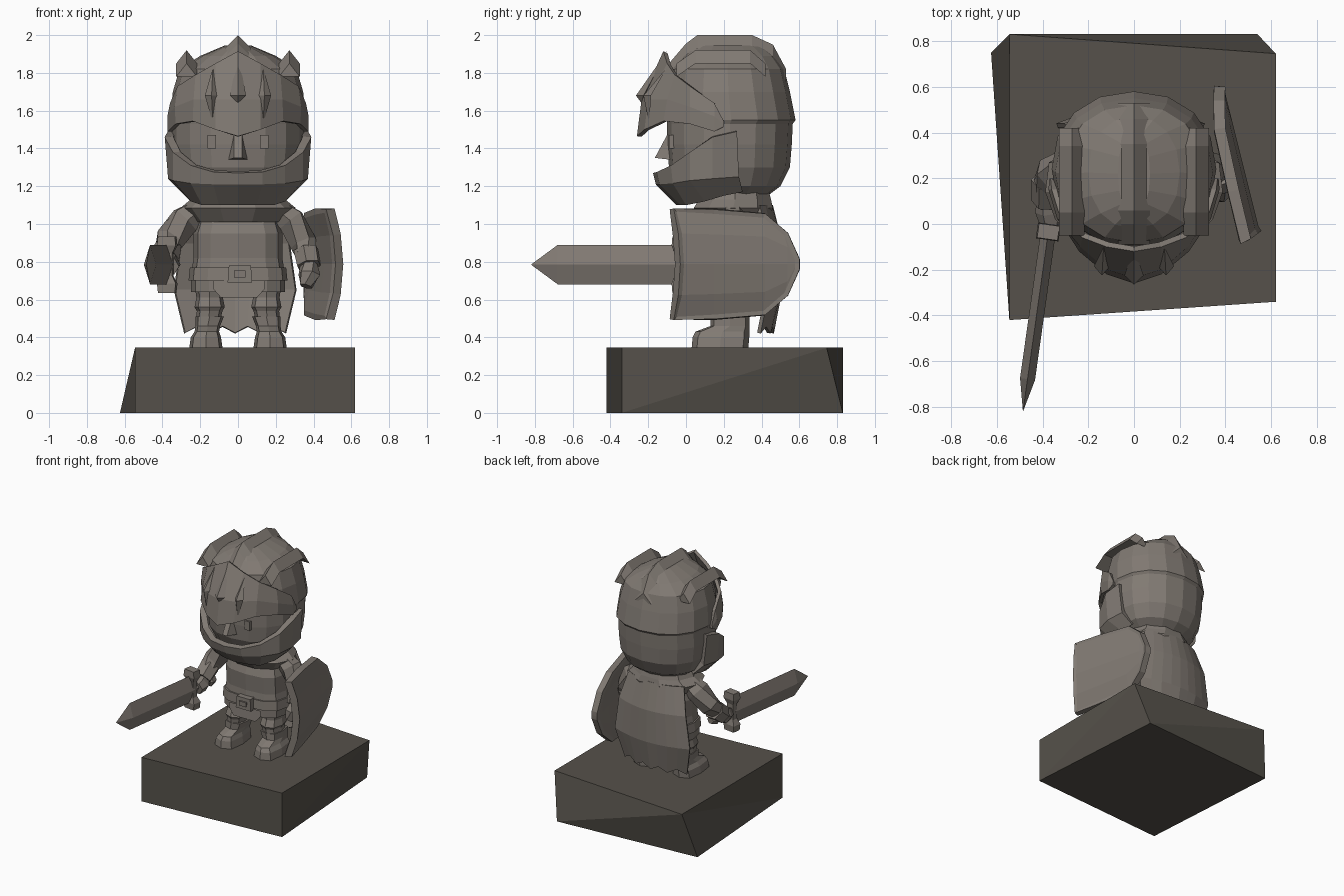
import bpy, bmesh, math
from mathutils import Matrix, Vector

if "Cube" in bpy.data.objects:
    bpy.data.objects.remove(bpy.data.objects["Cube"])


def material(name, rgb):
    m = bpy.data.materials.new(name)
    m.use_nodes = True
    m.diffuse_color = (*rgb, 1)
    m.node_tree.nodes["Principled BSDF"].inputs["Base Color"].default_value = (*rgb, 1)
    return m


STONE = material("warm grey stone", (0.22, 0.195, 0.172))
PLINTH = material("dark grey stone", (0.092, 0.083, 0.069))


def mesh(name, verts, faces, mat=STONE, closed=True):
    me = bpy.data.meshes.new(name)
    me.from_pydata([tuple(v) for v in verts], [], faces)
    if closed:
        bm = bmesh.new()
        bm.from_mesh(me)
        bmesh.ops.recalc_face_normals(bm, faces=bm.faces)
        bm.to_mesh(me)
        bm.free()
    me.materials.append(mat)
    ob = bpy.data.objects.new(name, me)
    bpy.context.collection.objects.link(ob)
    return ob


def skin(name, rings):
    """Closed skin over rings of equal length."""
    n = len(rings[0])
    verts = [v for r in rings for v in r]
    faces = [(i * n + j, i * n + (j + 1) % n, (i + 1) * n + (j + 1) % n, (i + 1) * n + j)
             for i in range(len(rings) - 1) for j in range(n)]
    faces += [tuple(range(n)), tuple(range(len(verts) - n, len(verts)))]
    return mesh(name, verts, faces)


def loft(name, rings, n=12, p=1.0):
    """Stack of rounded sections: z, centre x, half width, front y, back y."""
    def power(c):
        return math.copysign(abs(c) ** p, c)
    out = []
    for z, cx, rx, yf, yb in rings:
        out.append([(cx + rx * power(math.cos(2 * math.pi * k / n)),
                     (yf + yb) / 2 + (yb - yf) / 2 * power(math.sin(2 * math.pi * k / n)), z)
                    for k in range(n)])
    return skin(name, out)


def tube(name, path, n=6):
    """Limb through points given as x, y, z, radius."""
    pts = [Vector(p[:3]) for p in path]
    out = []
    for i, p in enumerate(pts):
        d = pts[min(i + 1, len(pts) - 1)] - pts[max(i - 1, 0)]
        q = d.to_track_quat('Z', 'Y')
        out.append([p + q @ Vector((path[i][3] * math.cos(2 * math.pi * k / n),
                                    path[i][3] * math.sin(2 * math.pi * k / n), 0)) for k in range(n)])
    return skin(name, out)


def sheet(name, cols, thick, rim=0):
    """Plate from columns of points, thickened inward, with optional raised rim."""
    n = len(cols[0])
    faces = [(i * n + j, (i + 1) * n + j, (i + 1) * n + j + 1, i * n + j + 1)
             for i in range(len(cols) - 1) for j in range(n - 1)]
    ob = mesh(name, [v for c in cols for v in c], faces, closed=False)
    if rim:
        bm = bmesh.new()
        bm.from_mesh(ob.data)
        bmesh.ops.inset_region(bm, faces=bm.faces[:], thickness=rim, depth=-0.008, use_boundary=True)
        bm.to_mesh(ob.data)
        bm.free()
    mod = ob.modifiers.new("thickness", 'SOLIDIFY')
    mod.thickness, mod.offset = thick, -1
    return ob


def mirrored(half):
    return [[(-x, y, z) for x, y, z in c] for c in reversed(half[1:])] + half


def box(name, centre, size, taper=1.0):
    x, y, z = (s / 2 for s in size)
    ring = [(-1, -1), (1, -1), (1, 1), (-1, 1)]
    return skin(name, [[(centre[0] + a * x * t, centre[1] + b * y * t, centre[2] + s * z)
                        for a, b in ring] for s, t in ((-1, 1), (1, taper))])


# Plinth with skewed corners
top = [(-.545, .83, .345), (.62, .745, .345), (.62, -.34, .345), (-.545, -.42, .345)]
low = [(-.625, .75, 0), (.54, .83, 0), (.62, -.34, 0), (-.545, -.42, 0)]
mesh("plinth", top + low, [(0, 3, 2, 1), (4, 5, 6, 7), (6, 5, 1), (6, 1, 2),
                           (0, 1, 5), (0, 5, 4), (3, 7, 6, 2), (7, 3, 0), (7, 0, 4)], PLINTH)

# Helmet dome and face
loft("helmet", [(1.14, 0, .2, .04, .42), (1.2, 0, .29, -.04, .5), (1.3, 0, .335, -.09, .55),
                (1.42, 0, .35, -.1, .56), (1.53, 0, .35, -.1, .565), (1.55, 0, .36, -.1, .58),
                (1.7, 0, .345, -.1, .55), (1.82, 0, .31, -.08, .52), (1.89, 0, .2, -.02, .47),
                (1.945, 0, .07, .04, .4)], 16, .92)


def ridge(name, x, lean, wide, path):
    rings = []
    for y, z in path:
        rings.append([(x - wide - lean, y, z - .07), (x, y, z), (x + wide + lean, y, z - .07 - abs(lean))])
    skin(name, rings)


ridge("crest", 0, 0, .07, [(-.09, 1.85), (0, 1.955), (.06, 2), (.35, 2), (.46, 1.95), (.53, 1.82)])
for side, word in ((1, "left"), (-1, "right")):
    ridge(word + "_side_crest", side * .272, 0, .055,
          [(-.05, 1.85), (.05, 1.92), (.34, 1.92), (.42, 1.85)])

# Raised visor
sheet("visor", mirrored([
    [(0, -.26, 1.465), (0, -.235, 1.66), (0, -.12, 1.915)],
    [(.12, -.22, 1.5), (.12, -.2, 1.66), (.12, -.1, 1.85)],
    [(.24, -.12, 1.545), (.235, -.1, 1.66), (.225, -.06, 1.79)],
    [(.33, .02, 1.53), (.335, .02, 1.62), (.32, .02, 1.73)],
    [(.372, .15, 1.49), (.374, .15, 1.57), (.36, .15, 1.64)],
    [(.37, .2, 1.515), (.37, .2, 1.53), (.365, .2, 1.545)]]), .025)


def fin(name, x, w, y, z0, z1, z2):
    mesh(name, [(x * .95, -.1, z2), (x - w, y, z1), (x * .95, y - .01, z0), (x + w, y, z1), (x, y - .04, z1)],
         [(0, 1, 4), (1, 2, 4), (2, 3, 4), (3, 0, 4), (0, 3, 2, 1)])


fin("centre_visor_fin", 0, .042, -.225, 1.64, 1.68, 1.915)
for side, word in ((1, "left"), (-1, "right")):
    fin(word + "_visor_fin", side * .14, .035, -.185, 1.53, 1.68, 1.83)
    box(word + "_eye", (side * .14, -.07, 1.435), (.045, .04, .07))

# Chin guard and nose
sheet("chin_guard", [list(reversed(c)) for c in mirrored([
    [(0, -.175, 1.27), (0, -.16, 1.21), (0, -.05, 1.1)],
    [(.13, -.155, 1.275), (.13, -.14, 1.21), (.1, -.03, 1.1)],
    [(.25, -.08, 1.31), (.25, -.07, 1.215), (.19, 0, 1.1)],
    [(.345, .02, 1.38), (.345, .02, 1.23), (.25, .1, 1.12)],
    [(.388, .14, 1.46), (.37, .14, 1.24), (.28, .2, 1.15)],
    [(.372, .27, 1.49), (.35, .28, 1.25), (.27, .3, 1.17)]])], .045)
mesh("nose", [(-.052, -.08, 1.34), (.052, -.08, 1.34), (.02, -.165, 1.35), (-.02, -.165, 1.35),
              (-.02, -.09, 1.49), (.02, -.09, 1.49)],
     [(0, 1, 2, 3), (3, 2, 5, 4), (0, 3, 4), (1, 5, 2), (0, 4, 5, 1)])

# Neck, mantle, tunic, belt
loft("mantle", [(1.01, 0, .24, .09, .44), (1.085, 0, .305, .03, .47), (1.13, 0, .25, .06, .46),
                (1.2, 0, .22, .08, .44)], 10)
loft("tunic", [(.64, 0, .25, .09, .43), (.72, 0, .25, .09, .43), (.82, 0, .235, .1, .42),
               (.95, 0, .235, .09, .43), (1.09, 0, .19, .14, .4)], 12, .7)
loft("belt", [(.7, 0, .262, .08, .44), (.77, 0, .255, .085, .435)], 12, .7)
box("buckle", (.01, .08, .735), (.13, .06, .09), .9)
box("buckle_centre", (.01, .055, .735), (.06, .03, .035))
mesh("tunic_flap", [(-.13, .08, .7), (.14, .08, .7), (.14, .08, .655), (.1, .07, .61), (-.09, .07, .61),
                    (-.13, .08, .655), (0, .14, .66)],
     [(0, 1, 2, 3, 4, 5)] + [((i + 1) % 6, i, 6) for i in range(6)])

# Legs and boots
for side, word in ((1, "left"), (-1, "right")):
    x = side * .15
    loft(word + "_leg", [(.44, x + side * .015, .06, .14, .3), (.54, x, .068, .13, .32),
                         (.56, x, .08, .12, .33), (.61, x, .07, .14, .32), (.68, x, .08, .13, .34)], 8, .8)
    loft(word + "_boot", [(.345, x + side * .02, .088, .03, .33), (.4, x + side * .02, .08, .035, .335),
                          (.43, x + side * .015, .065, .05, .335), (.46, x + side * .01, .065, .13, .335),
                          (.51, x, .075, .13, .335)], 8, .6)

# Arms and hands
tube("right_arm", [(-.2, .25, 1.08, .06), (-.28, .25, 1.02, .085), (-.36, .22, .92, .078),
                   (-.385, .16, .86, .06)])
tube("right_cuff", [(-.375, .19, .88, .075), (-.38, .1, .81, .07)])
tube("right_hand", [(-.38, .12, .82, .045), (-.368, .06, .785, .065), (-.362, .0, .775, .05)])
tube("left_arm", [(.2, .25, 1.08, .06), (.28, .25, 1.02, .08), (.345, .24, .9, .072), (.37, .2, .82, .058)])
tube("left_cuff", [(.36, .22, .86, .07), (.375, .18, .78, .066)])
tube("left_hand", [(.375, .18, .79, .045), (.378, .15, .73, .06), (.36, .13, .67, .035)])

# Sword pointing forward
place = Matrix.Translation((-.37, 0, .785)) @ Matrix.Rotation(-.14, 4, 'Z')
blade = [[(0, y, .105 * s), (.033 * s, y, 0), (0, y, -.105 * s), (-.033 * s, y, 0)]
         for y, s in ((-.04, 1), (-.685, 1), (-.826, .02))]
skin("sword_blade", [[place @ Vector(v) for v in r] for r in blade])
guard = [[(a * w, -.035 + b * w * .7, z) for a, b in ((-1, -1), (1, -1), (1, 1), (-1, 1))]
         for z, w in ((-.15, .045), (-.1, .05), (-.06, .03), (.06, .03), (.1, .05), (.15, .045))]
skin("sword_guard", [[place @ Vector(v) for v in r] for r in guard])
tube("sword_grip", [tuple(place @ Vector((0, y, 0))) + (r,)
                    for y, r in ((-.03, .03), (.13, .03), (.14, .045), (.19, .03))])

# Shield on the left side
cols = []
for y, h in ((-.03, .295), (.15, .29), (.42, .268), (.54, .165), (.6, .03)):
    col = []
    for v in (-1, -.55, 0, .55, 1):
        yy = y - (.035 * v * v if y < 0 else 0)
        col.append((.495 + .055 * (1 - (h * v / .295) ** 2) - .25 * yy, yy, .787 + h * v))
    cols.append(col)
sheet("shield", cols, .05, .022)

# Cape with ragged hem
cols = []
for i in range(9):
    u = 1 - i / 4
    rows = [(.42 + (.035 if i % 2 else 0), .27, .465), (.65, .325, .51), (.9, .29, .51), (1.1, .24, .46)]
    cols.append([(w * u - .015, y - .07 * u * u, z) for z, w, y in rows])
sheet("cape", cols, .02)
